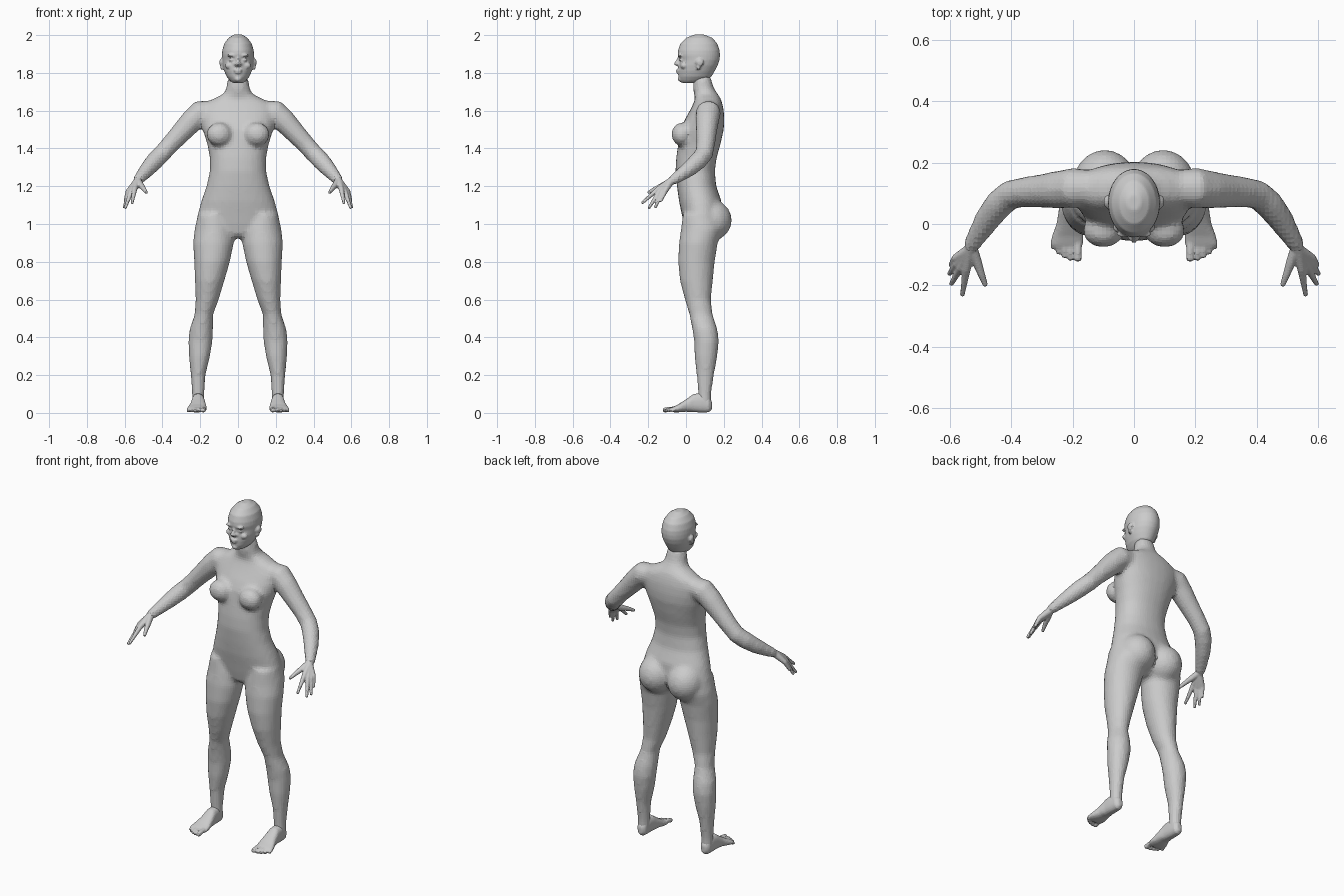
import bpy, bmesh, math
from mathutils import Vector, Matrix

skin = bpy.data.materials.new("clay_grey")
skin.diffuse_color = (0.6, 0.6, 0.6, 1)


def skin_rings(bm, rings):
    """Bridge a list of vertex rings and cap both ends."""
    n = len(rings[0])
    vs = [[bm.verts.new(p) for p in r] for r in rings]
    for a, b in zip(vs, vs[1:]):
        for i in range(n):
            j = (i + 1) % n
            bm.faces.new((a[i], a[j], b[j], b[i]))
    bm.faces.new(vs[0][::-1])
    bm.faces.new(vs[-1])


def loft(bm, secs, axis="z", s=1, power=2.0, n=28):
    """Rounded sections (t, a0, a1, b0, b1) stacked along z or y."""
    rings = []
    for t, a0, a1, b0, b1 in secs:
        ring = []
        for k in range(n):
            c, d = math.cos(math.tau * k / n), math.sin(math.tau * k / n)
            c = math.copysign(abs(c) ** (2 / power), c)
            d = math.copysign(abs(d) ** (2 / power), d)
            a = s * ((a0 + a1) / 2 + (a1 - a0) / 2 * c)
            b = (b0 + b1) / 2 + (b1 - b0) / 2 * d
            ring.append((a, b, t) if axis == "z" else (a, t, b))
        rings.append(ring)
    skin_rings(bm, rings)


def limb(bm, pts, s=1, n=14):
    """Round tube through points (x, y, z, radius)."""
    ps = [Vector((s * p[0], p[1], p[2])) for p in pts]
    rings = []
    for i, p in enumerate(ps):
        t = (ps[min(i + 1, len(ps) - 1)] - ps[max(i - 1, 0)]).normalized()
        u = t.cross(Vector((0.3, 1, 0.2))).normalized()
        v = t.cross(u)
        r = pts[i][3]
        rings.append([p + r * (u * math.cos(math.tau * k / n) + v * math.sin(math.tau * k / n))
                      for k in range(n)])
    skin_rings(bm, rings)
    ball(bm, ps[-1], [pts[-1][3]] * 3)


def ball(bm, c, r):
    bmesh.ops.create_uvsphere(bm, u_segments=20, v_segments=12, radius=1,
                              matrix=Matrix.Translation(c) @ Matrix.Diagonal((*r, 1)))


def finish(bm, name, voxel, smooth, mirror=False):
    """Fuse the overlapping pieces into one softened skin."""
    bmesh.ops.recalc_face_normals(bm, faces=bm.faces[:])
    me = bpy.data.meshes.new(name)
    bm.to_mesh(me)
    bm.free()
    me.materials.append(skin)
    ob = bpy.data.objects.new(name, me)
    bpy.context.collection.objects.link(ob)
    rm = ob.modifiers.new("fuse", "REMESH")
    rm.mode, rm.voxel_size = "VOXEL", voxel
    sm = ob.modifiers.new("soften", "SMOOTH")
    sm.factor, sm.iterations = 0.5, smooth
    if mirror:
        ob.modifiers.new("mirror", "MIRROR").use_mirror_merge = False


# body: torso, legs and arms
bm = bmesh.new()
torso = [(1.78, .052, .04, .13), (1.72, .062, .037, .147), (1.69, .074, .042, .167),
         (1.665, .125, .048, .183), (1.64, .175, .04, .192), (1.60, .2, .02, .2),
         (1.55, .197, -.008, .203), (1.5, .187, -.03, .2), (1.42, .162, -.042, .182),
         (1.35, .149, -.052, .162), (1.28, .149, -.056, .153), (1.2, .167, -.048, .16),
         (1.12, .195, -.037, .188), (1.05, .214, -.022, .19), (1.0, .205, -.012, .18),
         (.95, .12, .0, .15), (.925, .05, .02, .11)]
loft(bm, [(z, -w, w, f, b) for z, w, f, b in torso], power=2.2)
leg = [(1.05, .05, .213, -.017, .17), (.97, .02, .23, -.027, .192), (.9, .022, .238, -.037, .168),
       (.8, .043, .232, -.042, .152), (.7, .072, .228, -.032, .142), (.6, .102, .224, -.006, .132),
       (.52, .132, .23, .018, .142), (.44, .132, .257, .034, .167), (.38, .135, .263, .043, .174),
       (.3, .148, .26, .045, .166), (.2, .172, .25, .056, .148), (.1, .178, .244, .064, .134),
       (.04, .18, .243, .064, .134)]
arm = [(.12, .12, 1.6, .055), (.2, .118, 1.59, .066), (.245, .112, 1.545, .062), (.3, .108, 1.485, .055),
       (.36, .104, 1.42, .049), (.405, .095, 1.37, .048), (.44, .065, 1.335, .048),
       (.475, .02, 1.295, .043), (.51, -.035, 1.255, .034), (.53, -.07, 1.232, .028)]
for s in (1, -1):
    loft(bm, leg, s=s)
    limb(bm, arm, s, 20)
    ball(bm, (s * .095, .13, 1.02), (.105, .113, .11))      # hip mass
    ball(bm, (s * .1, -.022, 1.475), (.068, .055, .062))    # chest mass
finish(bm, "body", 0.014, 4)

# head with face features and ears
bm = bmesh.new()
head = [(2.003, .022, .045, .095), (1.985, .05, .0, .14), (1.955, .073, -.03, .166),
        (1.92, .083, -.042, .178), (1.895, .085, -.044, .18), (1.87, .084, -.036, .178),
        (1.84, .081, -.04, .168), (1.81, .073, -.042, .152), (1.78, .06, -.04, .135),
        (1.76, .044, -.034, .11), (1.747, .028, -.022, .07)]
loft(bm, [(z, -w, w, f, b) for z, w, f, b in head], n=36)
limb(bm, [(0, -.032, 1.888, .008), (0, -.042, 1.868, .009), (0, -.05, 1.848, .012)])
ball(bm, (0, -.043, 1.814), (.022, .011, .006))             # upper lip
ball(bm, (0, -.042, 1.803), (.019, .011, .006))             # lower lip
ball(bm, (0, -.027, 1.768), (.02, .017, .016))              # chin
for s in (1, -1):
    ball(bm, (s * .033, -.032, 1.892), (.026, .012, .008))  # brow
    ball(bm, (s * .032, -.024, 1.869), (.015, .012, .009))  # eye
    ball(bm, (s * .045, -.01, 1.838), (.024, .02, .018))    # cheek
    ball(bm, (s * .012, -.042, 1.845), (.009, .01, .008))   # nostril
    ball(bm, (s * .089, .073, 1.855), (.01, .021, .02))     # ear
    ball(bm, (s * .085, .066, 1.832), (.009, .012, .017))   # ear lobe
finish(bm, "head", 0.006, 2)

# hands: each finger runs from wrist over knuckle to tip
bm = bmesh.new()
fingers = [((.547, -.148, 1.185), (.56, -.23, 1.113)), ((.566, -.143, 1.17), (.596, -.195, 1.087)),
           ((.578, -.13, 1.165), (.602, -.162, 1.09)), ((.582, -.112, 1.172), (.598, -.132, 1.124))]
for knuckle, tip in fingers:
    mid = Vector(knuckle).lerp(Vector(tip), .5)
    limb(bm, [(.525, -.06, 1.238, .024), (.535, -.085, 1.222, .021), (*knuckle, .014),
              (*mid, .0105), (*tip, .008)])
limb(bm, [(.53, -.08, 1.225, .02), (.512, -.125, 1.203, .016), (.498, -.165, 1.185, .012),
          (.486, -.196, 1.168, .009)])
finish(bm, "hands", 0.0045, 2, True)

# feet with toes
bm = bmesh.new()
foot = [(.137, .197, .225, .018, .06), (.12, .183, .24, .003, .09), (.08, .179, .244, .002, .105),
        (.04, .176, .246, .004, .1), (0, .17, .253, .006, .072), (-.04, .165, .268, .003, .046),
        (-.065, .166, .273, .003, .034), (-.08, .172, .262, .006, .026)]
loft(bm, foot, "y", power=2.4)
for x0, x1, y, r in [(.183, .183, -.11, .014), (.205, .207, -.112, .0095), (.222, .227, -.104, .0095),
                     (.238, .246, -.092, .009), (.253, .264, -.075, .009)]:
    limb(bm, [(x0, -.03, .022, r), (x1, y + .02, .02, r * .9), (x1, y, r + .001, r)])
finish(bm, "feet", 0.006, 2, True)
